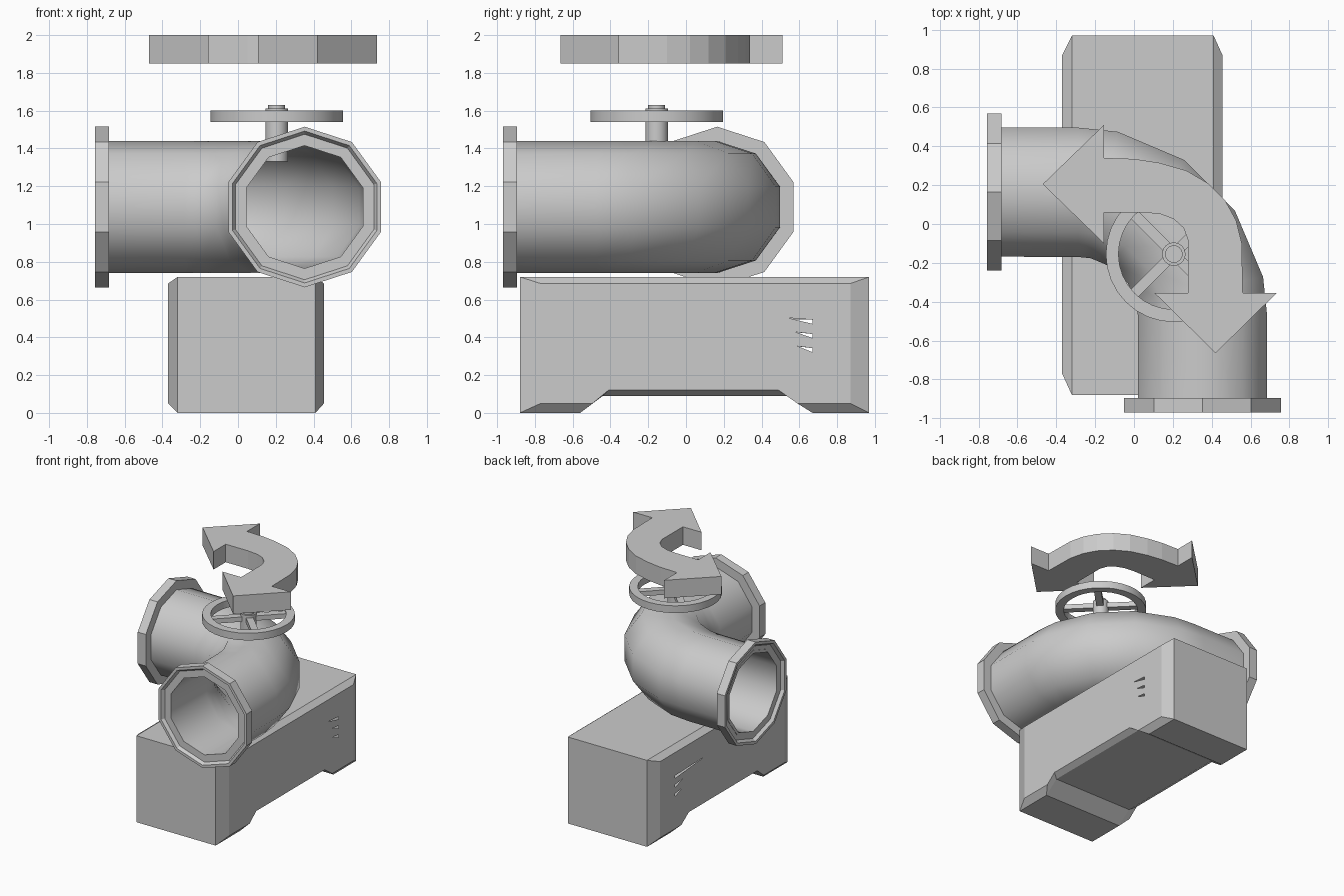
import bpy, bmesh, math
from mathutils import Vector, Matrix

if "Cube" in bpy.data.objects:
    bpy.data.objects.remove(bpy.data.objects["Cube"])

Z = Vector((0, 0, 1))


def finish(name, bm, smooth=None):
    bmesh.ops.recalc_face_normals(bm, faces=bm.faces)
    me = bpy.data.meshes.new(name)
    bm.to_mesh(me)
    bm.free()
    ob = bpy.data.objects.new(name, me)
    bpy.context.collection.objects.link(ob)
    if smooth:
        me.polygons.foreach_set("use_smooth", [True] * len(me.polygons))
        me.set_sharp_from_angle(angle=math.radians(smooth))
    return ob


def loft(bm, rings, closed=False):
    """Skin between equal point rings; closed joins last to first, otherwise caps."""
    vs = [[bm.verts.new(p) for p in r] for r in rings]
    n = len(vs[0])
    for i in range(len(vs) - (0 if closed else 1)):
        a, b = vs[i], vs[(i + 1) % len(vs)]
        for j in range(n):
            bm.faces.new((a[j], a[(j + 1) % n], b[(j + 1) % n], b[j]))
    if not closed:
        bm.faces.new(vs[0])
        bm.faces.new(vs[-1])


def circle(c, u, v, r, n):
    # First point lies along v, so pipes have a corner at the top
    return [Vector(c) + r * (math.sin(2 * math.pi * k / n) * u + math.cos(2 * math.pi * k / n) * v)
            for k in range(n)]


def prism(name, pts, z0, z1):
    bm = bmesh.new()
    loft(bm, [[(x, y, z) for x, y in pts] for z in (z0, z1)])
    return finish(name, bm)


# Base: arched block with bevelled raised side panels
core = [(-.88, 0), (-.56, 0), (-.44, .09), (.54, .09), (.67, 0), (.97, 0), (.97, .72), (-.88, .72)]
panel = [(-.77, .05), (-.495, .05), (-.41, .12), (.49, .12), (.59, .05), (.87, .05),
         (.87, .685), (-.77, .685)]
bm = bmesh.new()
loft(bm, [[(x, y, z) for y, z in prof]
          for x, prof in ((-.37, panel), (-.32, core), (.41, core), (.455, panel))])
base = finish("base", bm)

# Vent slits: wedge cutters on both sides, leaving the shell hollow
bm = bmesh.new()
for z, tip_right, tip_left in ((.485, .54, .28), (.41, .58, .57), (.335, .59, .58)):
    for x0, x1, tip in ((.2, .6, tip_right), (-.5, -.1, tip_left)):
        loft(bm, [[(x, tip, z + .018), (x, .67, z + .008), (x, .67, z - .014)] for x in (x0, x1)])
cutter = finish("vent_cutter", bm)
cutter.hide_render = True
mod = base.modifiers.new("vents", 'BOOLEAN')
mod.object = cutter
mod.operation = 'DIFFERENCE'
mod.solver = 'EXACT'
bpy.context.view_layer.objects.active = base
bpy.ops.object.modifier_apply(modifier="vents")
bpy.data.objects.remove(cutter)
bm = bmesh.new()
bm.from_mesh(base.data)
inner = []
for f in bm.faces:
    c = f.calc_center_median()
    if abs(c.x - .0425) < .4 and .25 < c.y < .7 and .3 < c.z < .53:
        inner.append(f)
bmesh.ops.delete(bm, geom=inner, context='FACES')
bm.to_mesh(base.data)
bm.free()

# Elbow pipe: ten-sided tube with a wall, swept round a quarter bend
pz, bend = 1.09, Vector((-.285, -.475, 1.09))
path = [(Vector((-.735, .165, pz)), Vector((0, 1, 0)))]
for deg in (0, 12, 34, 56, 78, 90):
    a = math.radians(deg)
    d = Vector((math.sin(a), math.cos(a), 0))
    path.append((bend + .638 * d, d))
path.append((Vector((.353, -.945, pz)), Vector((1, 0, 0))))
rings = [circle(c, d, Z, .35, 10) for c, d in path]
rings += [circle(c, d, Z, .325, 10) for c, d in reversed(path)]
bm = bmesh.new()
loft(bm, rings, closed=True)
finish("elbow_pipe", bm, smooth=50)

# Flanges: stepped ten-sided collars (radius, depth from the open end)
collar = [(.345, .075), (.425, .075), (.425, 0), (.402, 0), (.385, .025), (.345, .025)]
for name, end, inward, side in (
        ("left_flange", (-.757, .165, pz), (1, 0, 0), (0, 1, 0)),
        ("front_flange", (.353, -.97, pz), (0, 1, 0), (1, 0, 0))):
    bm = bmesh.new()
    loft(bm, [circle(Vector(end) + d * Vector(inward), Vector(side), Z, r, 10)
              for r, d in collar], closed=True)
    finish(name, bm)

# Valve stem with stepped cap
X, Y = Vector((1, 0, 0)), Vector((0, 1, 0))
hx, hy = .205, -.155
bm = bmesh.new()
loft(bm, [circle((hx, hy, z), X, Y, r, 24) for r, z in
          ((.06, 1.33), (.06, 1.612), (.045, 1.612), (.045, 1.63))])
finish("valve_stem", bm, smooth=30)

# Handwheel rim
bm = bmesh.new()
loft(bm, [circle((hx, hy, z), X, Y, r, 32) for r, z in
          ((.35, 1.54), (.35, 1.6), (.285, 1.6), (.285, 1.54))], closed=True)
finish("handwheel_rim", bm, smooth=30)

# Handwheel spokes
bm = bmesh.new()
for k in range(4):
    m = (Matrix.Translation((hx, hy, 1.57)) @ Matrix.Rotation(math.radians(45 + 90 * k), 4, 'Z')
         @ Matrix.Translation((.17, 0, 0)) @ Matrix.Diagonal((.26, .055, .04, 1)))
    bmesh.ops.create_cube(bm, size=1, matrix=m)
finish("handwheel_spokes", bm)

# Curved double-headed arrow floating above the wheel
prism("turn_arrow", [
    (-.47, .205), (-.155, .51), (-.155, .34), (0, .335), (.13, .315), (.27, .275), (.38, .21),
    (.47, .12), (.525, .02), (.555, -.1), (.56, -.355), (.735, -.355), (.42, -.665),
    (.105, -.355), (.277, -.355), (.277, -.08), (.255, -.02), (.205, .025), (.14, .05),
    (.05, .06), (-.155, .06), (-.155, -.1)], 1.85, 2.0)
